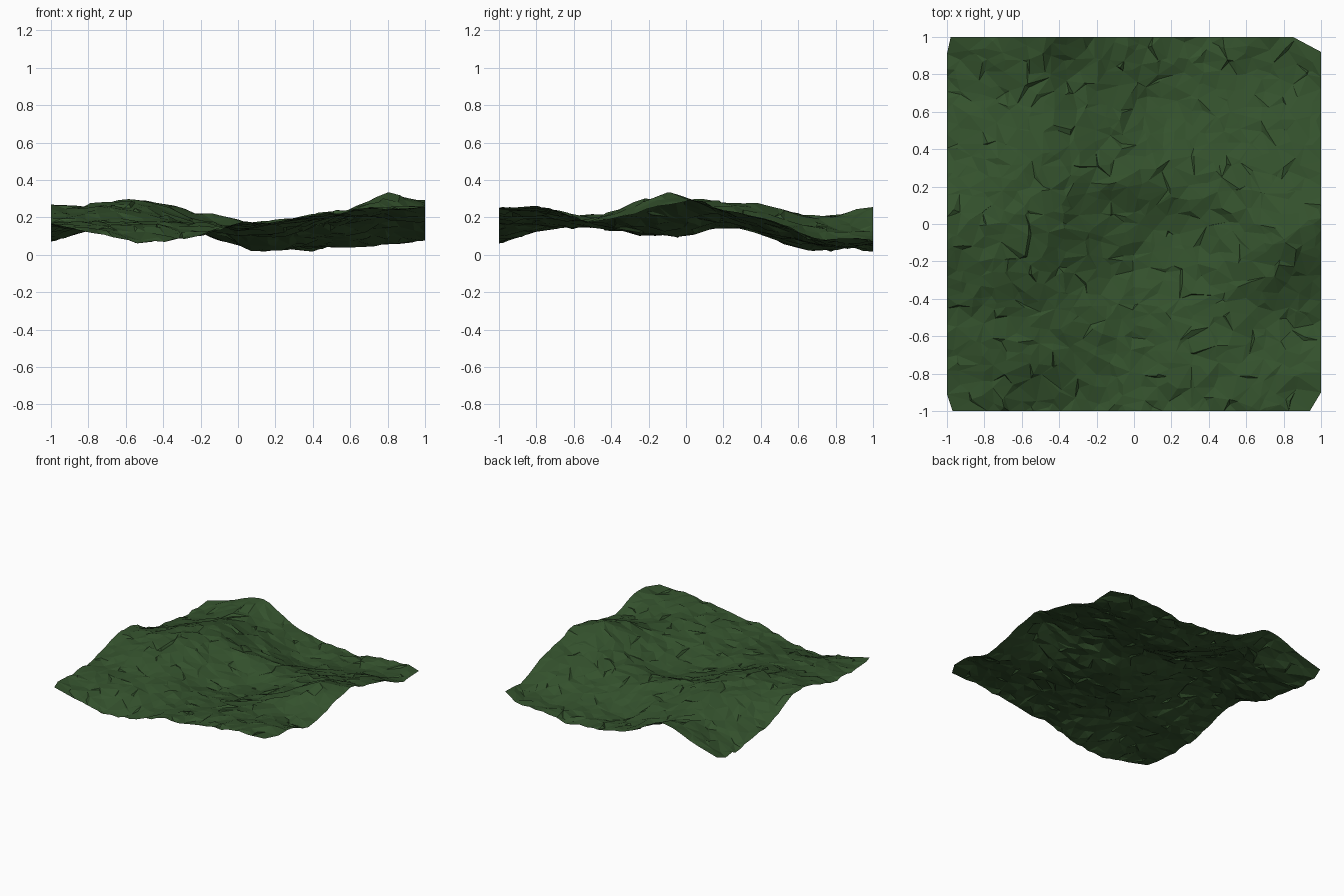
import bpy, math, random
from mathutils import Vector, noise
from mathutils.geometry import delaunay_2d_cdt

if "Cube" in bpy.data.objects:
    bpy.data.objects.remove(bpy.data.objects["Cube"], do_unlink=True)
random.seed(4)

# Broad relief in hundredths: rows run back to front, columns left to right along x
RELIEF = [
    [10, 18, 26, 14, 7, 4, 4, 6, 10],
    [8, 14, 20, 13, 6, 4, 5, 6, 8],
    [12, 18, 25, 18, 11, 8, 10, 14, 17],
    [17, 24, 28, 23, 18, 15, 17, 21, 24],
    [27, 27, 29, 20, 13, 11, 18, 27, 28],
    [23, 24, 23, 16, 11, 13, 20, 27, 23],
    [17, 18, 18, 17, 15, 17, 21, 20, 18],
    [16, 16, 15, 14, 15, 19, 22, 24, 24],
    [16, 12, 6, 9, 17, 18, 22, 25, 25],
]
LAST = len(RELIEF) - 1


def spline(a, b, c, d, t):
    """Smooth curve from b to c."""
    return b + t / 2 * (c - a + t * (2 * a - 5 * b + 4 * c - d + t * (3 * (b - c) + d - a)))


def sample(values, s):
    i = min(int(s), LAST - 1)
    near = [values[max(0, min(LAST, i + k))] for k in (-1, 0, 1, 2)]
    return spline(*near, s - i)


def bump(x, y, cx, cy, rise, radius):
    """Rounded local hill, or hollow when rise is negative."""
    return rise * math.exp(-((x - cx) ** 2 + (y - cy) ** 2) / radius ** 2)


def height(x, y):
    column = [sample(row, (x + 1) / 2 * LAST) for row in RELIEF]
    z = sample(column, (1 - y) / 2 * LAST) / 100
    z += bump(x, y, 0.8, -0.09, 0.04, 0.16)
    z += bump(x, y, 0.13, 0.66, -0.035, 0.13)
    z += noise.noise(Vector((x * 4, y * 6, 2))) * 0.014
    return max(0, z + random.uniform(-0.011, 0.011))


# Scattered ground points, with clipped corners
CELLS = 32
STEP = 2 / CELLS
points = [(-1, 0.91), (-0.98, 1), (0.85, 1), (1, 0.92),
          (-1, -0.91), (-0.97, -1), (0.94, -1), (1, -0.9)]

for i in range(CELLS):
    for j in range(CELLS):
        x = -1 + (i + 0.5 + random.uniform(-0.7, 0.7)) * STEP
        y = -1 + (j + 0.5 + random.uniform(-0.7, 0.7)) * STEP
        if max(abs(x), abs(y)) < 0.985 and abs(x) + abs(y) < 1.84:
            points.append((x, y))
    # Points along the four straight borders
    for side in (-1, 1):
        t = -1 + (i + random.uniform(0.2, 0.8)) * STEP
        if abs(t) < 0.84:
            points += [(t, side), (side, t)]

flat = delaunay_2d_cdt([Vector(p) for p in points], [], [], 0, 1e-5)
verts = [(p.x, p.y, height(p.x, p.y)) for p in flat[0]]

# Ground sheet
mesh = bpy.data.meshes.new("ground")
mesh.from_pydata(verts, [], flat[2])
mesh.update()
ground = bpy.data.objects.new("ground", mesh)
bpy.context.collection.objects.link(ground)

# Grass colour
grass = bpy.data.materials.new("grass green")
grass.use_nodes = True
colour = (0.034, 0.083, 0.026, 1)
grass.diffuse_color = colour
grass.node_tree.nodes["Principled BSDF"].inputs["Base Color"].default_value = colour
mesh.materials.append(grass)
